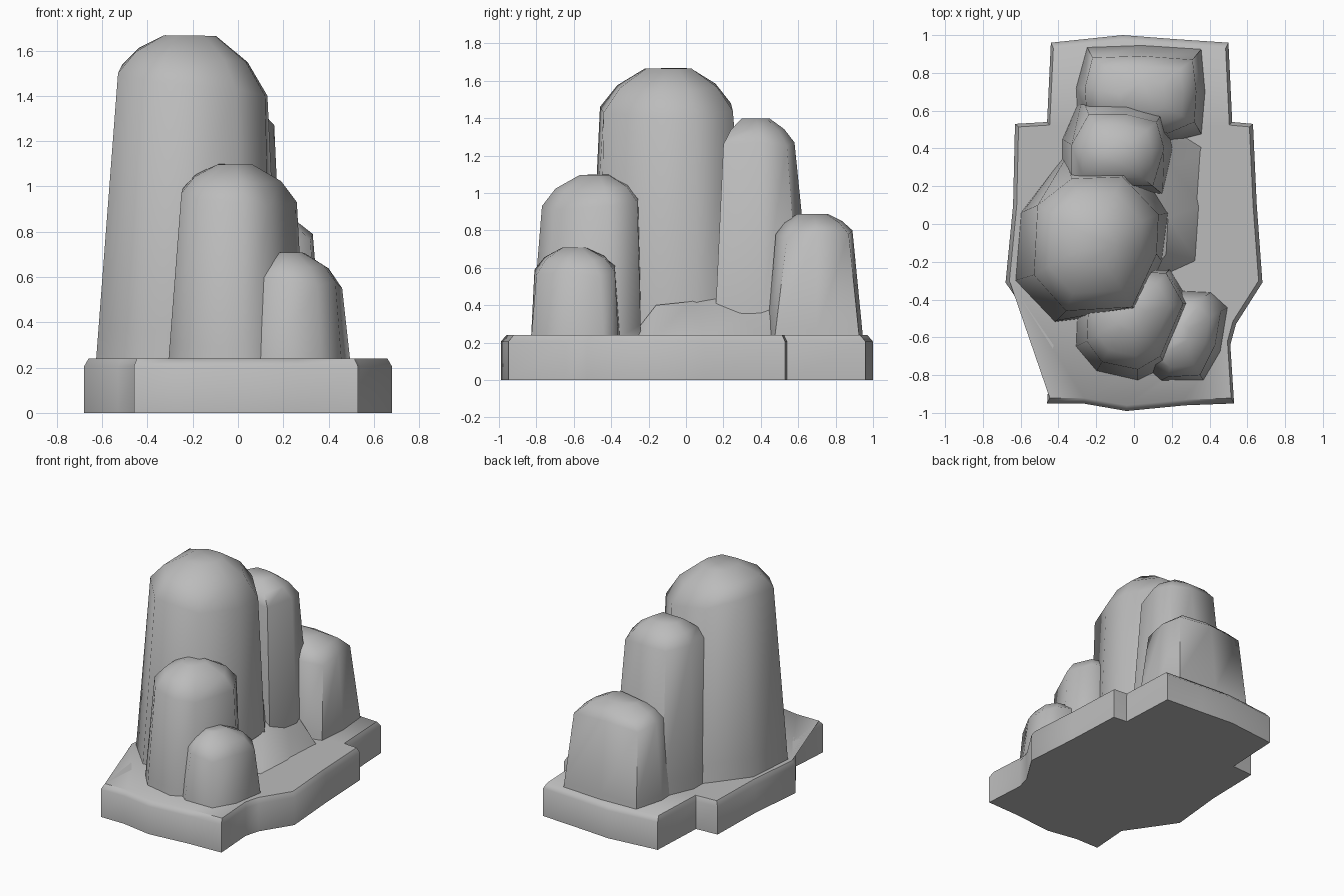
import bpy, bmesh, math
from mathutils import Vector

stone = bpy.data.materials.new("grey_stone")
stone.diffuse_color = (0.5, 0.5, 0.5, 1)


def loft(name, rings, angle):
    """Skin a stack of equal-length rings and close both ends."""
    bm = bmesh.new()
    loops = [[bm.verts.new(p) for p in ring] for ring in rings]
    n = len(loops[0])
    for a, b in zip(loops, loops[1:]):
        for i in range(n):
            j = (i + 1) % n
            bm.faces.new((a[i], a[j], b[j], b[i]))
    bm.faces.new(loops[0][::-1])
    bm.faces.new(loops[-1])
    bmesh.ops.triangulate(bm, faces=[f for f in bm.faces if len(f.verts) > 4])
    bmesh.ops.recalc_face_normals(bm, faces=bm.faces)
    me = bpy.data.meshes.new(name)
    bm.to_mesh(me)
    bm.free()
    ob = bpy.data.objects.new(name, me)
    bpy.context.collection.objects.link(ob)
    me.materials.append(stone)
    bpy.ops.object.select_all(action='DESELECT')
    ob.select_set(True)
    bpy.context.view_layer.objects.active = ob
    bpy.ops.object.shade_smooth_by_angle(angle=math.radians(angle))
    return ob


def column(name, shoulder, foot, crown, top_z, flat=0.35):
    """Rock pillar: foot ring, shoulder ring (x, y, z), domed crown."""
    c = Vector((crown[0], crown[1], top_z))
    sh = [Vector(p) for p in shoulder]
    ft = [Vector((x, y, 0.19)) for x, y in foot]

    def toward(k, lift):
        return [Vector((p.x + (c.x - p.x) * k, p.y + (c.y - p.y) * k,
                        p.z + (c.z - p.z) * lift)) for p in sh]
    low = [f.lerp(s, 0.12) + (s - f) * 0.02 for f, s in zip(ft, sh)]
    loft(name, [ft, low, sh, toward(0.25, 0.55), toward(1 - flat, 0.98)], 60)


# Base slab with stepped, pointed outline and a worn top edge
outline = [(-0.46, -0.95), (-0.27, -0.95), (-0.04, -0.99), (0.27, -0.96), (0.53, -0.95),
           (0.51, -0.64), (0.54, -0.53), (0.68, -0.31), (0.65, 0.1), (0.63, 0.53),
           (0.52, 0.54), (0.50, 0.96), (0.2, 0.98), (-0.06, 1.0), (-0.44, 0.96),
           (-0.46, 0.54), (-0.63, 0.53), (-0.64, 0.1), (-0.68, -0.31), (-0.53, -0.53),
           (-0.44, -0.66)]
loft("base_slab", [[(x * s, y * s, z) for x, y in outline]
                   for s, z in ((1, 0), (1, 0.205), (0.97, 0.24))], 50)

# Tallest pillar
column("main_pillar",
       [(-0.53, -0.27, 1.50), (-0.36, -0.46, 1.46), (-0.01, -0.44, 1.43), (0.12, -0.16, 1.40),
        (0.13, 0.05, 1.40), (-0.06, 0.25, 1.44), (-0.33, 0.24, 1.48), (-0.51, 0.10, 1.54)],
       [(-0.63, -0.30), (-0.42, -0.52), (0.02, -0.46), (0.15, -0.20),
        (0.19, 0.06), (0.02, 0.36), (-0.37, 0.36), (-0.60, 0.06)],
       (-0.22, -0.09), 1.67)

# Front pillar
column("front_pillar",
       [(-0.25, -0.62, 0.97), (-0.17, -0.73, 0.94), (0.02, -0.77, 0.93), (0.14, -0.70, 0.91),
        (0.26, -0.42, 0.93), (0.17, -0.26, 0.95), (-0.05, -0.25, 1.00), (-0.24, -0.40, 1.00)],
       [(-0.31, -0.65), (-0.20, -0.78), (0.02, -0.83), (0.17, -0.76),
        (0.30, -0.42), (0.19, -0.24), (-0.05, -0.25), (-0.30, -0.42)],
       (-0.02, -0.48), 1.10, 0.3)

# Small front rock
column("small_front_rock",
       [(0.09, -0.72, 0.60), (0.18, -0.81, 0.59), (0.35, -0.80, 0.56), (0.43, -0.64, 0.58),
        (0.46, -0.46, 0.55), (0.38, -0.38, 0.58), (0.22, -0.38, 0.62)],
       [(0.06, -0.76), (0.14, -0.83), (0.37, -0.83), (0.46, -0.68),
        (0.50, -0.44), (0.41, -0.36), (0.22, -0.35)],
       (0.22, -0.60), 0.71, 0.3)

# Tall pillar behind the main one
column("rear_tall_pillar",
       [(-0.33, 0.22, 1.27), (0.10, 0.20, 1.26), (0.16, 0.40, 1.27), (0.12, 0.54, 1.25),
        (-0.04, 0.58, 1.27), (-0.24, 0.58, 1.27), (-0.33, 0.42, 1.28)],
       [(-0.38, 0.20), (0.16, 0.15), (0.21, 0.40), (0.17, 0.62),
        (-0.04, 0.69), (-0.28, 0.68), (-0.38, 0.45)],
       (-0.10, 0.36), 1.40, 0.4)

# Low rock at the back
column("rear_low_rock",
       [(-0.25, 0.58, 0.80), (0.18, 0.48, 0.78), (0.32, 0.54, 0.76), (0.33, 0.70, 0.79),
        (0.31, 0.87, 0.78), (0.04, 0.89, 0.80), (-0.22, 0.88, 0.78), (-0.26, 0.72, 0.80)],
       [(-0.30, 0.52), (0.20, 0.43), (0.36, 0.47), (0.38, 0.70),
        (0.36, 0.93), (0.04, 0.95), (-0.25, 0.94), (-0.31, 0.72)],
       (0.05, 0.67), 0.89, 0.4)

# Rubble skirt joining the pillars to the slab
loft("rubble_skirt",
     [[(x, y, 0.22) for x, y in [(0.12, -0.30), (0.34, -0.2), (0.36, 0.1), (0.38, 0.4), (0.22, 0.5), (0.0, 0.3)]],
      [(0.10, -0.25, 0.28), (0.17, -0.16, 0.40), (0.18, 0.03, 0.42), (0.20, 0.3, 0.34), (0.16, 0.45, 0.4), (0.0, 0.2, 0.5)]], 60)
